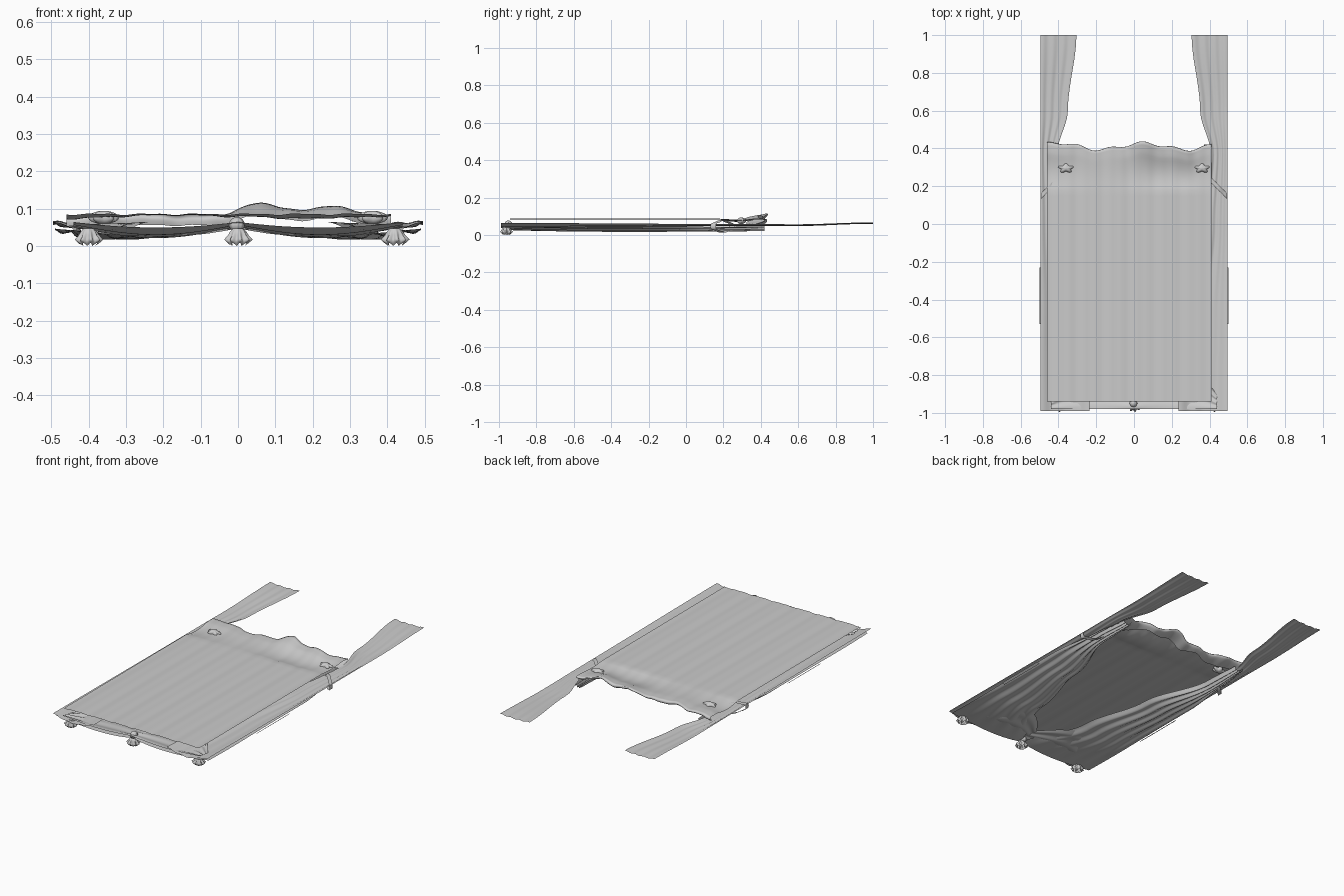
import bpy, bmesh, math
from math import sin, cos, pi

if "Cube" in bpy.data.objects:
    bpy.data.objects.remove(bpy.data.objects["Cube"])


def surface(name, nu, nv, f):
    """Smooth cloth sheet from a function f(u, v) with u, v in 0..1."""
    bm = bmesh.new()
    rows = [[bm.verts.new(f(i / nu, j / nv)) for i in range(nu + 1)] for j in range(nv + 1)]
    for j in range(nv):
        for i in range(nu):
            bm.faces.new((rows[j][i], rows[j][i + 1], rows[j + 1][i + 1], rows[j + 1][i]))
    bmesh.ops.recalc_face_normals(bm, faces=bm.faces)
    if sum(fc.normal.z for fc in bm.faces) < 0:
        bmesh.ops.reverse_faces(bm, faces=bm.faces)
    me = bpy.data.meshes.new(name)
    bm.to_mesh(me)
    bm.free()
    me.shade_smooth()
    ob = bpy.data.objects.new(name, me)
    bpy.context.collection.objects.link(ob)
    return ob


def lerp(pts, t):
    """Smoothly interpolated value through (position, value) points."""
    if t <= pts[0][0]:
        return pts[0][1]
    for (a, p), (b, q) in zip(pts, pts[1:]):
        if t <= b:
            s = (t - a) / (b - a)
            s = s * s * (3 - 2 * s)
            return p + (q - p) * s
    return pts[-1][1]


# Top sheet, flat with faint pleats, billowing and curling under at the back
HUMP = [(-0.46, 0.0), (-0.05, 0.0), (0.06, 0.03), (0.17, 0.010), (0.25, 0.024), (0.34, 0.004), (0.41, 0.0)]


def top_sheet(u, v):
    x = -0.46 + 0.87 * u
    edge = 0.41 + 0.018 * sin(14 * x + 0.9) + 0.008 * sin(37 * x)
    pleat = 0.0015 * sin(46 * x) + 0.001 * sin(91 * x + 1)
    if v < 0.6:
        return (x, -0.94 + 1.12 * v / 0.6, 0.085 + pleat)
    if v < 0.85:
        t = (v - 0.6) / 0.25
        y = 0.18 + (edge - 0.18) * t
        dip = -0.014 * sin(pi * min(1, t * 1.3)) * (0.6 + 0.4 * sin(9 * x))
        return (x, y, 0.085 + pleat + dip + lerp(HUMP, x) * t * t)
    t = (v - 0.85) / 0.15
    rim = 0.085 + pleat + lerp(HUMP, x)
    back = 0.05 + 0.025 * sin(19 * x + 1)
    return (x, edge + 0.008 * sin(pi * t) - back * t * t, rim - 0.03 * t)


surface("top_sheet", 80, 60, top_sheet)

INNER = [(-0.99, 0.235), (-0.5, 0.28), (0.0, 0.37), (0.38, 0.405), (0.6, 0.35), (1.0, 0.305)]
DRAPE = [(-0.97, 0.01), (-0.6, 0.15), (-0.2, 0.24), (0.2, 0.36), (0.42, 0.37)]
OUTER = [(-0.97, 0.49), (-0.1, 0.49), (0.22, 0.455), (0.42, 0.43)]
SIDES = (("left", -1), ("right", 1))

for side, s in SIDES:
    # Long side curtain running the full length
    def curtain(u, v, s=s):
        y = -0.99 + 1.99 * v
        a = lerp(INNER, y)
        x = a + (0.495 - a) * u
        bow = lerp([(-0.99, 0.024), (0.3, 0.008), (1.0, 0.004)], y)
        base = lerp([(-0.99, 0.064), (0.3, 0.058), (0.6, 0.056), (1.0, 0.066)], y)
        return (s * x, y, base - bow * sin(pi * u) + 0.0022 * sin(u * 22))
    surface(side + "_curtain", 40, 50, curtain)

    # Gathered drape beneath, swept towards the tie
    def drape(u, v, s=s):
        y = -0.97 + 1.39 * v
        a, b = lerp(DRAPE, y), lerp(OUTER, y)
        x = a + (b - a) * u
        fold = 0.006 * sin(u * 30 + 2 * sin(3 * v)) * min(1, v * 4)
        z = 0.046 - 0.020 * sin(pi * u ** 0.8) + fold
        return (s * x, y, z - 0.004 * sin(pi * v))
    surface(side + "_drape", 70, 40, drape)

    # Front swag with crescent folds between the rosettes
    def swag(u, v, s=s):
        x = 0.0 + 0.44 * u
        depth = 0.05 + 0.26 * sin(pi * (0.15 + 0.8 * u)) ** 1.2
        y = -0.98 + depth * v
        return (s * x, y, 0.062 - 0.032 * sin(pi * u) * (0.4 + 0.6 * sin(pi * v))
                - 0.012 * v + 0.003 * sin(v * 20))
    surface(side + "_swag", 30, 24, swag)

    # Slanted tie band around the gathered curtain
    def tie(u, v, s=s):
        a = 2 * pi * u
        x = 0.445 + 0.05 * cos(a)
        return (s * x, 0.195 - 1.0 * (x - 0.445) + 0.028 * (v - 0.5),
                0.046 + 0.03 * sin(a) + 0.003 * sin(5 * a))
    surface(side + "_tie", 36, 4, tie)

    # Small crumpled knot beside the tie
    def knot(u, v, s=s):
        a, b = 2 * pi * u, pi * v
        r = 1 + 0.25 * sin(5 * a) * sin(b)
        return (s * 0.36 + 0.035 * r * sin(b) * cos(a), 0.295 + 0.022 * r * sin(b) * sin(a),
                0.076 + 0.018 * cos(b))
    surface(side + "_knot", 30, 10, knot)

    # Loose hem sliver along the outer edge
    surface(side + "_hem", 2, 10, lambda u, v, s=s: (
        s * (0.485 + 0.014 * u), -0.53 + 0.30 * v, 0.032 + 0.008 * u))

# Front rosettes: a bead above a flared, pleated tassel
TASSEL = [(0.014, 0.046), (0.022, 0.036), (0.026, 0.026), (0.034, 0.014), (0.024, 0.004)]


def rosette(name, x0, y0):
    def skirt(u, v):
        a = 2 * pi * u
        k = min(3, int(v * 4))
        f = v * 4 - k
        r = TASSEL[k][0] * (1 - f) + TASSEL[k + 1][0] * f
        z = TASSEL[k][1] * (1 - f) + TASSEL[k + 1][1] * f
        w = cos(9 * a)
        r *= 1 + 0.22 * w * v
        return (x0 + r * cos(a), y0 + 0.9 * r * sin(a), z + 0.004 * w * v)
    surface(name + "_tassel", 54, 8, skirt)


for label, x in (("left", -0.4), ("centre", 0.0), ("right", 0.42)):
    rosette(label + "_rosette", x, -0.96)


def bead(u, v):
    a, b = 2 * pi * u, pi * v
    r = 0.02 * (1 + 0.06 * cos(8 * a) * sin(b))
    return (r * sin(b) * cos(a) - 0.003, -0.95 + r * sin(b) * sin(a), 0.057 + 0.02 * cos(b))


surface("centre_bead", 32, 12, bead)
